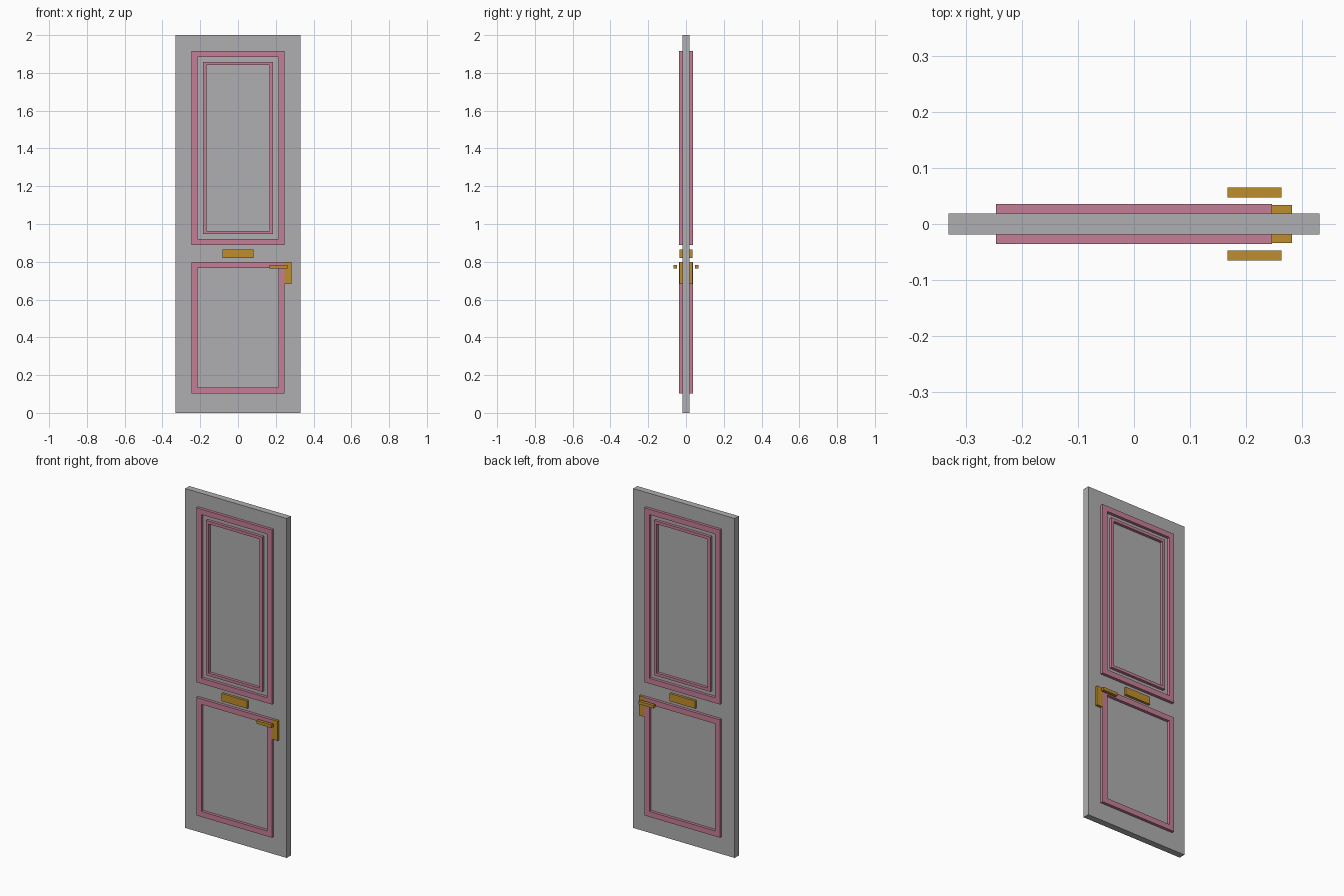
import bpy, bmesh

if "Cube" in bpy.data.objects:
    bpy.data.objects.remove(bpy.data.objects["Cube"])


def material(name, color):
    m = bpy.data.materials.new(name)
    m.diffuse_color = (*color, 1)
    m.use_nodes = True
    m.node_tree.nodes["Principled BSDF"].inputs["Base Color"].default_value = m.diffuse_color
    return m


GREY = material("door grey", (0.43, 0.43, 0.44))
PINK = material("trim pink", (0.55, 0.21, 0.30))
GOLD = material("brass gold", (0.52, 0.27, 0.025))

FACE = 0.019    # half thickness of the door leaf
TRIM = 0.036    # outer surface of the mouldings
PLATE = 0.0335  # outer surface of the brass plates


def finish(name, bm, mat):
    bmesh.ops.recalc_face_normals(bm, faces=bm.faces)
    mesh = bpy.data.meshes.new(name)
    bm.to_mesh(mesh)
    bm.free()
    mesh.materials.append(mat)
    obj = bpy.data.objects.new(name, mesh)
    bpy.context.collection.objects.link(obj)


def box(name, x, y, z, mat):
    """Box from (min, max) pairs on each axis."""
    bm = bmesh.new()
    bmesh.ops.create_cube(bm, size=1)
    for v in bm.verts:
        v.co = [lo + (c + 0.5) * (hi - lo) for c, (lo, hi) in zip(v.co, (x, y, z))]
    finish(name, bm, mat)


def frame(name, half_w, z, width_x, width_z, side):
    """Rectangular moulding with an open middle, standing on one door face."""
    bm = bmesh.new()
    rings = []
    for dx, dz, y in ((0, 0, FACE), (0, 0, TRIM),
                      (width_x, width_z, TRIM), (width_x, width_z, FACE)):
        w, lo, hi = half_w - dx, z[0] + dz, z[1] - dz
        rings.append([bm.verts.new((px, side * y, pz))
                      for px, pz in ((-w, lo), (w, lo), (w, hi), (-w, hi))])
    for k in range(4):
        a, b = rings[k], rings[(k + 1) % 4]
        for i in range(4):
            j = (i + 1) % 4
            bm.faces.new((a[i], a[j], b[j], b[i]))
    finish(name, bm, PINK)


# Door leaf
box("door_leaf", (-0.331, 0.331), (-FACE, FACE), (0, 2), GREY)

# Mouldings and hardware, repeated on both faces
for label, s in (("front", -1), ("back", 1)):
    frame(label + "_upper_outer_trim", 0.246, (0.888, 1.916), 0.032, 0.032, s)
    frame(label + "_upper_inner_trim", 0.184, (0.946, 1.858), 0.017, 0.017, s)
    frame(label + "_lower_trim", 0.246, (0.103, 0.798), 0.032, 0.032, s)

    def span(a, b):
        return tuple(sorted((s * a, s * b)))

    box(label + "_letter_plate", (-0.083, 0.083), span(FACE, PLATE), (0.819, 0.864), GOLD)
    box(label + "_handle_plate", (0.242, 0.282), span(FACE, PLATE), (0.682, 0.798), GOLD)
    box(label + "_handle_lever", (0.167, 0.263), span(0.047, 0.065), (0.765, 0.783), GOLD)
